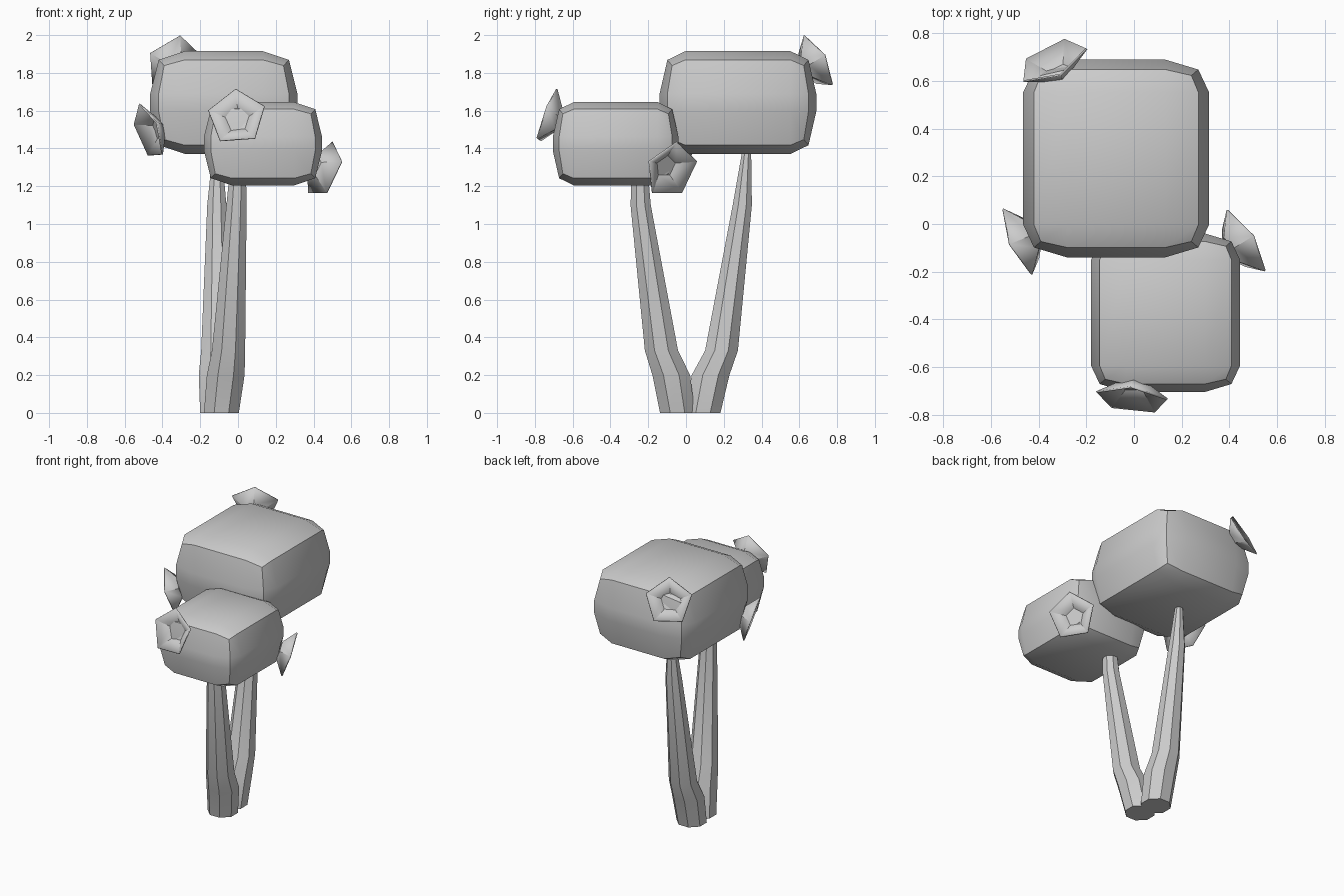
import bpy, bmesh
from math import pi, sin, cos
from mathutils import Vector, Matrix

cube = bpy.data.objects.get("Cube")
if cube:
    bpy.data.objects.remove(cube, do_unlink=True)

# One neutral clay material
grey = bpy.data.materials.new("light_grey")
grey.use_nodes = True
colour = (0.6, 0.6, 0.6, 1)
grey.diffuse_color = colour
grey.node_tree.nodes["Principled BSDF"].inputs["Base Color"].default_value = colour


def finish(bm, name, angle):
    bmesh.ops.recalc_face_normals(bm, faces=bm.faces)
    mesh = bpy.data.meshes.new(name)
    bm.to_mesh(mesh)
    bm.free()
    mesh.materials.append(grey)
    obj = bpy.data.objects.new(name, mesh)
    bpy.context.collection.objects.link(obj)
    bpy.ops.object.select_all(action="DESELECT")
    obj.select_set(True)
    bpy.context.view_layer.objects.active = obj
    bpy.ops.object.shade_smooth_by_angle(angle=angle)
    return obj


# Crowns: boxes with bulging sides and crisp edges
INNER = (0.53, 0.67, 0.17)
EDGE = (0.885, 0.9, 0.83)
CORNER = (0.81, 0.84, 0.72)


def crown(name, centre, half):
    bm = bmesh.new()
    bmesh.ops.create_cube(bm, size=2)
    bmesh.ops.subdivide_edges(bm, edges=bm.edges[:], cuts=2, use_grid_fill=True)
    for v in bm.verts:
        outer = [abs(c) > 0.9 for c in v.co]
        reach = ((1, 1, 1), EDGE, CORNER)[sum(outer) - 1]
        for i in range(3):
            side = 1 if v.co[i] > 0 else -1
            v.co[i] = centre[i] + side * half[i] * (reach[i] if outer[i] else INNER[i])
    return finish(bm, name, 0.6)


crown("large_crown", (-0.075, 0.275, 1.643), (0.39, 0.415, 0.272))
crown("small_crown", (0.1325, -0.3725, 1.425), (0.3125, 0.3325, 0.22))


# Trunks: eight-sided tapering tubes through rings of (x, y, z, radius)
def trunk(name, rings, sides=8):
    bm = bmesh.new()
    loops = []
    for x, y, z, r in rings:
        angles = [2 * pi * (i + 0.5) / sides for i in range(sides)]
        loops.append([bm.verts.new((x + r * cos(a), y + r * sin(a), z)) for a in angles])
    for low, high in zip(loops, loops[1:]):
        for i in range(sides):
            j = (i + 1) % sides
            bm.faces.new((low[i], low[j], high[j], high[i]))
    bm.faces.new(loops[0])
    bm.faces.new(loops[-1])
    return finish(bm, name, 0.45)


trunk("front_trunk", [(-0.088, -0.045, 0, 0.1), (-0.065, -0.078, 0.2, 0.108),
                      (-0.05, -0.13, 0.33, 0.095), (-0.008, -0.24, 1.1, 0.058),
                      (0, -0.245, 1.3, 0.045)])
trunk("back_trunk", [(-0.108, 0.09, 0, 0.1), (-0.108, 0.13, 0.2, 0.108),
                     (-0.108, 0.188, 0.33, 0.094), (-0.112, 0.298, 1.1, 0.055),
                     (-0.11, 0.324, 1.42, 0.022)])


# Blossoms: five-sided open cups, given rim centre, facing direction and a lean for the tip
def blossom(name, centre, facing, tip):
    z = Vector(facing).normalized()
    x = z.cross(Vector(tip)).normalized()
    y = z.cross(x) * -1
    frame = Matrix((-x, y, z)).transposed()
    bm = bmesh.new()
    loops = []
    for radius, depth in ((0.062, -0.065), (0.157, 0)):
        ring = []
        for i in range(5):
            a = pi / 2 + 2 * pi * i / 5
            local = Vector((radius * cos(a), radius * sin(a), depth))
            ring.append(bm.verts.new(Vector(centre) + frame @ local))
        loops.append(ring)
    base, rim = loops
    bm.faces.new(base)
    for i in range(5):
        j = (i + 1) % 5
        bm.faces.new((base[i], base[j], rim[j], rim[i]))
    obj = finish(bm, name, 0.2)
    shell = obj.modifiers.new("thickness", "SOLIDIFY")
    shell.thickness = 0.008
    shell.offset = 0
    return obj


blossom("front_blossom", (-0.007, -0.737, 1.567), (-0.12, -0.94, 0.33), (-0.01, 0.1, 0.28))
blossom("left_blossom", (0.458, -0.077, 1.285), (0.8, 0.5, -0.33), (0.08, 0.05, 0.27))
blossom("right_blossom", (-0.476, -0.07, 1.486), (-0.89, -0.4, -0.32), (-0.09, -0.03, 0.28))
blossom("back_blossom", (-0.343, 0.686, 1.856), (-0.4, 0.81, 0.44), (0.065, -0.107, 0.255))
